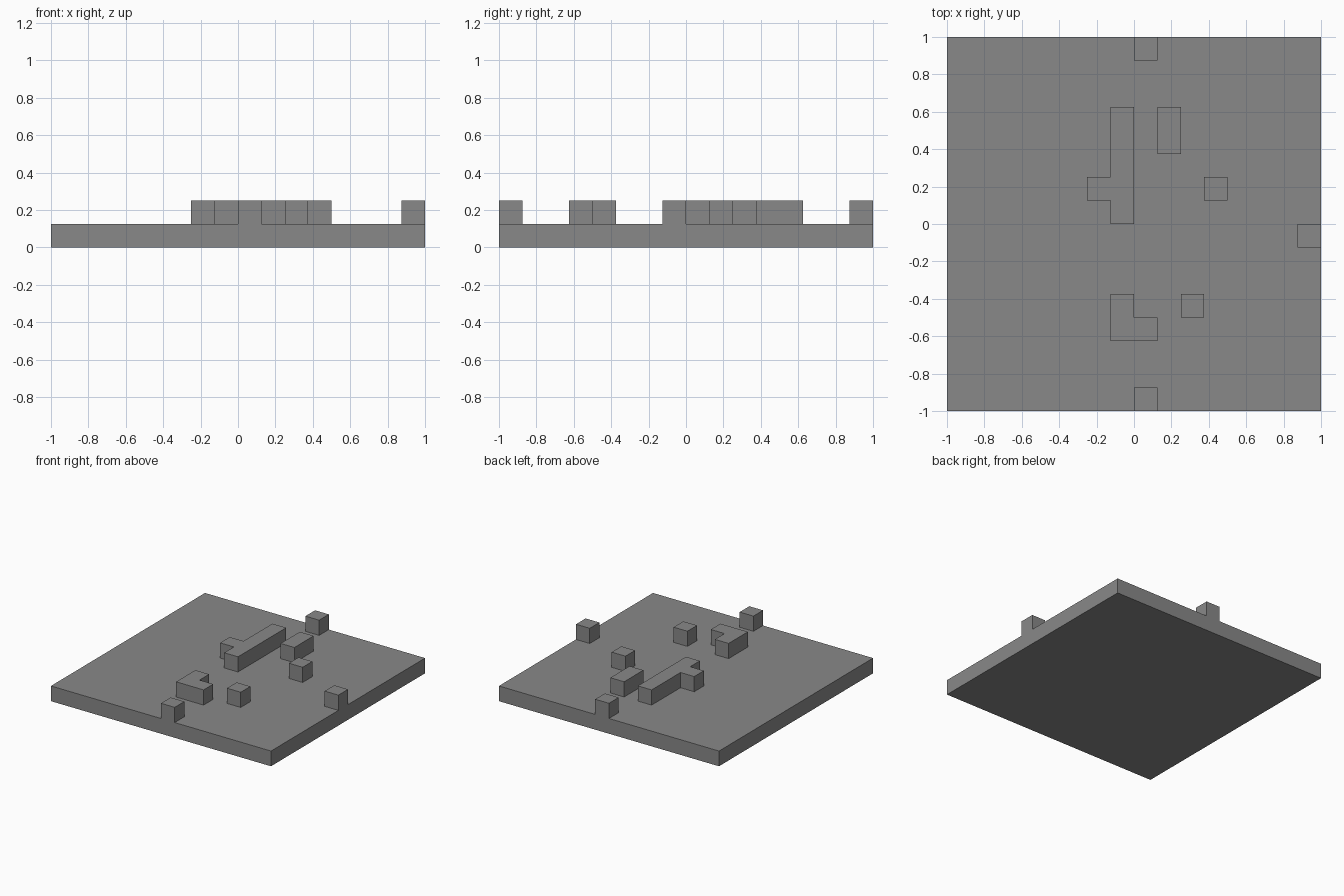
import bpy, bmesh, math

cube = bpy.data.objects.get("Cube")
if cube:
    bpy.data.objects.remove(cube, do_unlink=True)

CELLS = 16            # grid cells along each side
U = 2 / CELLS         # one block

grey = bpy.data.materials.new("stone_grey")
grey.use_nodes = True
colour = (0.25, 0.25, 0.25, 1)
grey.diffuse_color = colour
grey.node_tree.nodes["Principled BSDF"].inputs["Base Color"].default_value = colour

# Raised cells as (column, row), counted from the centre
raised = {(0, 7), (0, -8), (7, -1)}               # blocks on the rim
raised |= {(-1, row) for row in range(5)}         # long wall
raised |= {(-2, 1)}                               # stub on the wall
raised |= {(1, 3), (1, 4)}                        # short wall
raised |= {(3, 1), (2, -4)}                       # single blocks
raised |= {(-1, -4), (-1, -5), (0, -5)}           # corner wall


def extrude_up(bm, faces, keep):
    new = bmesh.ops.extrude_face_region(bm, geom=faces, use_keep_orig=keep)["geom"]
    verts = [g for g in new if isinstance(g, bmesh.types.BMVert)]
    bmesh.ops.translate(bm, verts=verts, vec=(0, 0, U))
    return [g for g in new if isinstance(g, bmesh.types.BMFace)]


def cell(face):
    c = face.calc_center_median()
    return math.floor(c.x / U), math.floor(c.y / U)


# Slab, then the blocks drawn up out of its top
bm = bmesh.new()
bmesh.ops.create_grid(bm, x_segments=CELLS, y_segments=CELLS, size=1)
extrude_up(bm, bm.faces[:], True)
top = [f for f in bm.faces
       if f.calc_center_median().z > U * 0.9 and cell(f) in raised]
extrude_up(bm, top, False)
bmesh.ops.recalc_face_normals(bm, faces=bm.faces[:])

mesh = bpy.data.meshes.new("ground_slab_with_blocks")
bm.to_mesh(mesh)
bm.free()
mesh.materials.append(grey)
slab = bpy.data.objects.new("ground_slab_with_blocks", mesh)
bpy.context.collection.objects.link(slab)
